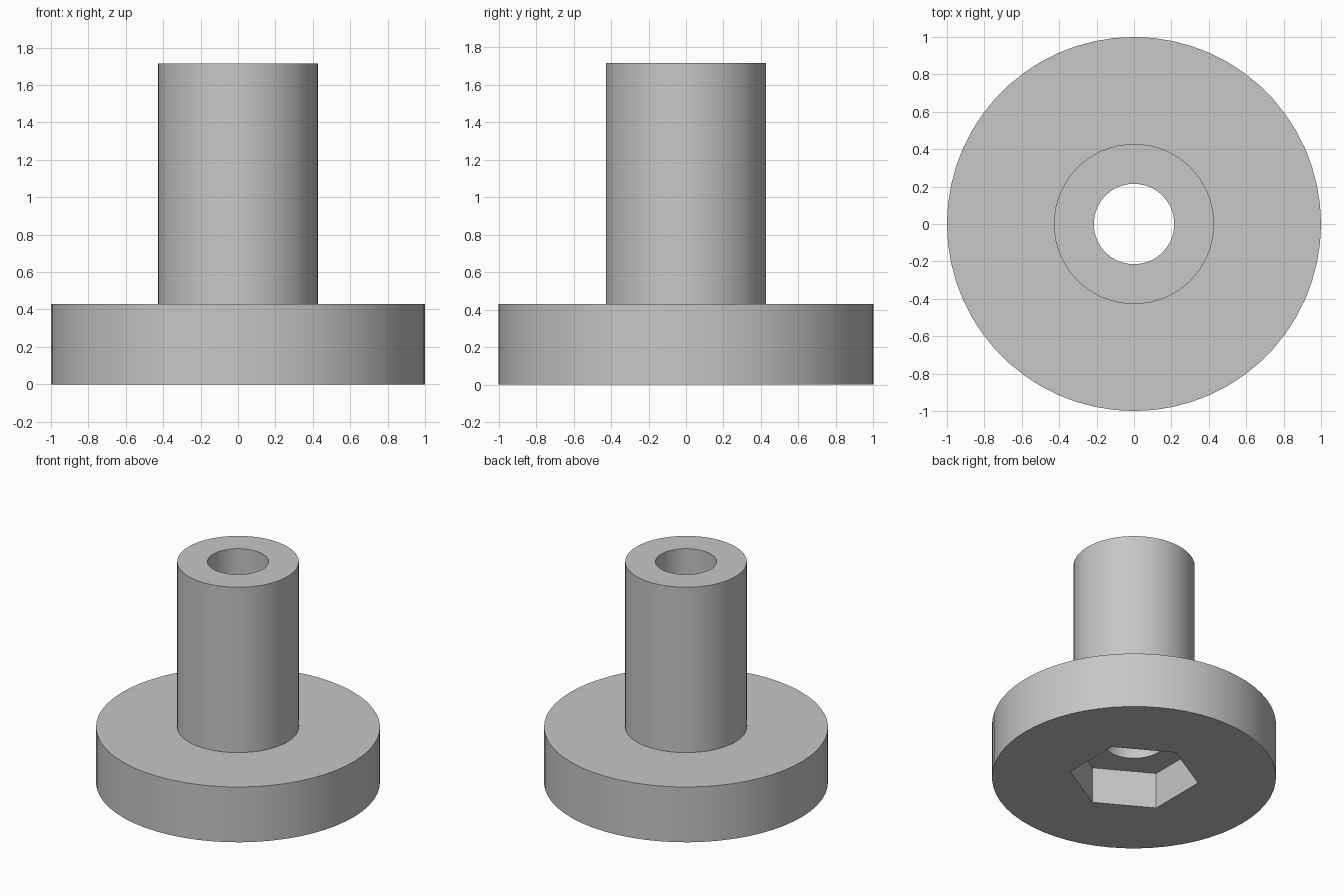
import bpy, bmesh
from math import cos, sin, pi, radians

cube = bpy.data.objects.get("Cube")
if cube:
    bpy.data.objects.remove(cube, do_unlink=True)

SIDES = 60
HEX_TURN = radians(30)      # corners of the nut pocket lie on the y axis

grey = bpy.data.materials.new("plain grey")
grey.use_nodes = True
colour = (0.57, 0.57, 0.57, 1)
grey.diffuse_color = colour
grey.node_tree.nodes["Principled BSDF"].inputs["Base Color"].default_value = colour


def ring(bm, radius, z, hexagon=False):
    """Closed ring of points, round or pulled in to a hexagon outline."""
    verts = []
    for i in range(SIDES):
        a = 2 * pi * i / SIDES
        r = radius
        if hexagon:
            off = (a - HEX_TURN) % (pi / 3) - pi / 6
            r *= cos(pi / 6) / cos(off)
        verts.append(bm.verts.new((r * cos(a), r * sin(a), z)))
    return verts


# Flanged sleeve: one closed shell, from the bore over the outside to the pocket
bm = bmesh.new()
rings = [
    ring(bm, 0.215, 0.28),          # bore, lower end
    ring(bm, 0.215, 1.715),         # bore, upper end
    ring(bm, 0.428, 1.715),         # stem top
    ring(bm, 0.428, 0.43),          # stem foot
    ring(bm, 1.0, 0.43),            # flange top
    ring(bm, 1.0, 0.0),             # flange bottom
    ring(bm, 0.457, 0.0, True),     # nut pocket mouth
    ring(bm, 0.457, 0.28, True),    # nut pocket ceiling
]
for a, b in zip(rings, rings[1:] + rings[:1]):
    for i in range(SIDES):
        j = (i + 1) % SIDES
        bm.faces.new((a[i], a[j], b[j], b[i]))
bmesh.ops.recalc_face_normals(bm, faces=bm.faces)

mesh = bpy.data.meshes.new("flanged_sleeve")
bm.to_mesh(mesh)
bm.free()
mesh.materials.append(grey)
sleeve = bpy.data.objects.new("flanged_sleeve", mesh)
bpy.context.collection.objects.link(sleeve)

# Smooth round walls, crisp rims and pocket corners
bpy.ops.object.select_all(action='DESELECT')
sleeve.select_set(True)
bpy.context.view_layer.objects.active = sleeve
bpy.ops.object.shade_smooth_by_angle(angle=radians(30))
